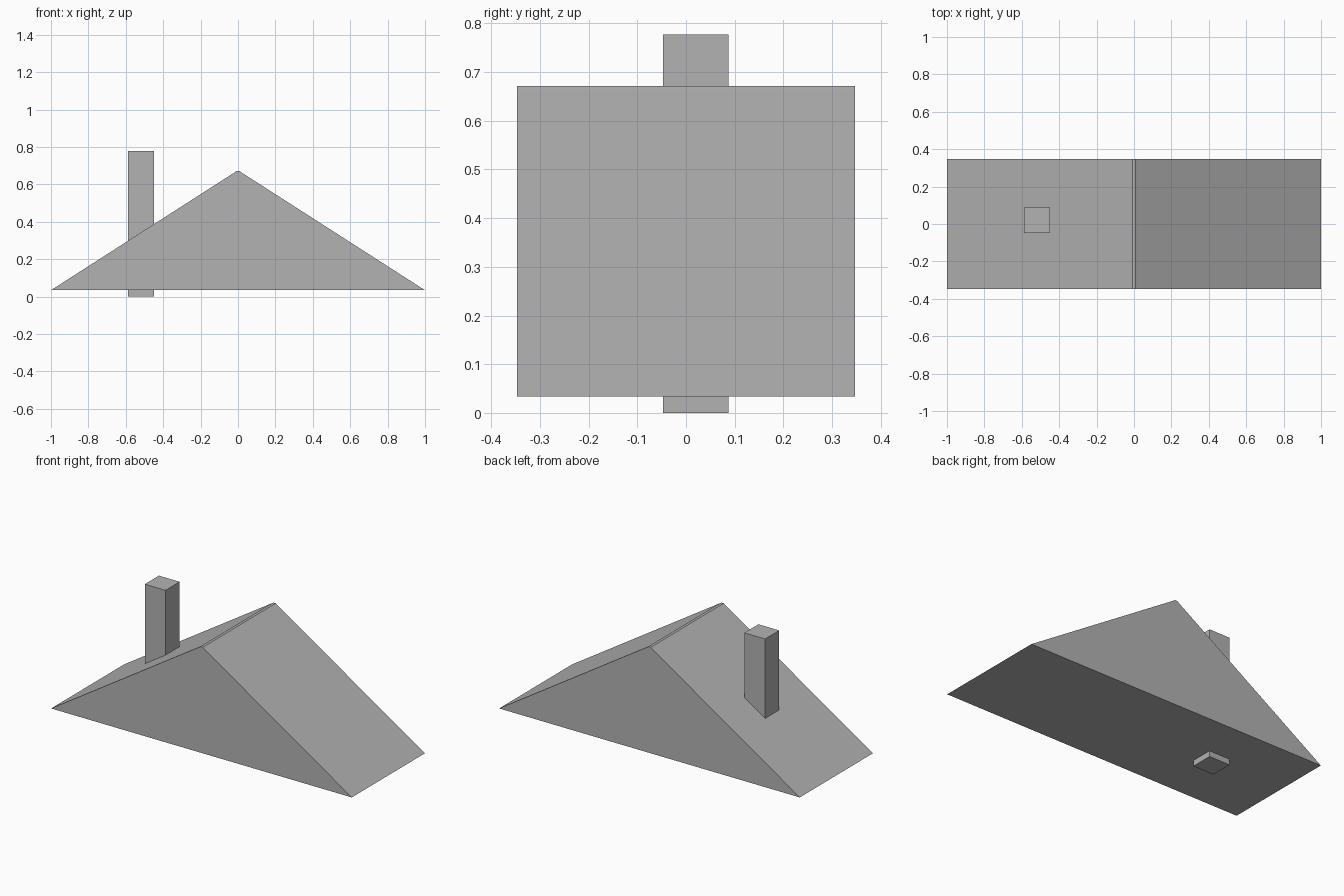
import bpy
import bmesh

if "Cube" in bpy.data.objects:
    bpy.data.objects.remove(bpy.data.objects["Cube"])

grey = bpy.data.materials.new("light grey")
grey.diffuse_color = (0.45, 0.45, 0.45, 1)
grey.use_nodes = True
grey.node_tree.nodes["Principled BSDF"].inputs["Base Color"].default_value = grey.diffuse_color


def extrude_profile(name, profile, y0, y1):
    """Solid made from an x-z outline swept along y."""
    bm = bmesh.new()
    face = bm.faces.new([bm.verts.new((x, y0, z)) for x, z in profile])
    swept = bmesh.ops.extrude_face_region(bm, geom=[face])
    verts = [v for v in swept["geom"] if isinstance(v, bmesh.types.BMVert)]
    bmesh.ops.translate(bm, verts=verts, vec=(0, y1 - y0, 0))
    bmesh.ops.recalc_face_normals(bm, faces=bm.faces)
    mesh = bpy.data.meshes.new(name)
    bm.to_mesh(mesh)
    bm.free()
    mesh.materials.append(grey)
    obj = bpy.data.objects.new(name, mesh)
    bpy.context.collection.objects.link(obj)
    return obj


# Gabled roof block with a narrow blunted ridge
half = [(1.0, 0.034), (0.018, 0.664), (0.008, 0.671)]
roof = half + [(-x, z) for x, z in reversed(half)]
extrude_profile("roof", roof, -0.347, 0.347)

# Square chimney running through the roof and out below it
chimney = [(-0.587, 0), (-0.449, 0), (-0.449, 0.777), (-0.587, 0.777)]
extrude_profile("chimney", chimney, -0.047, 0.087)
